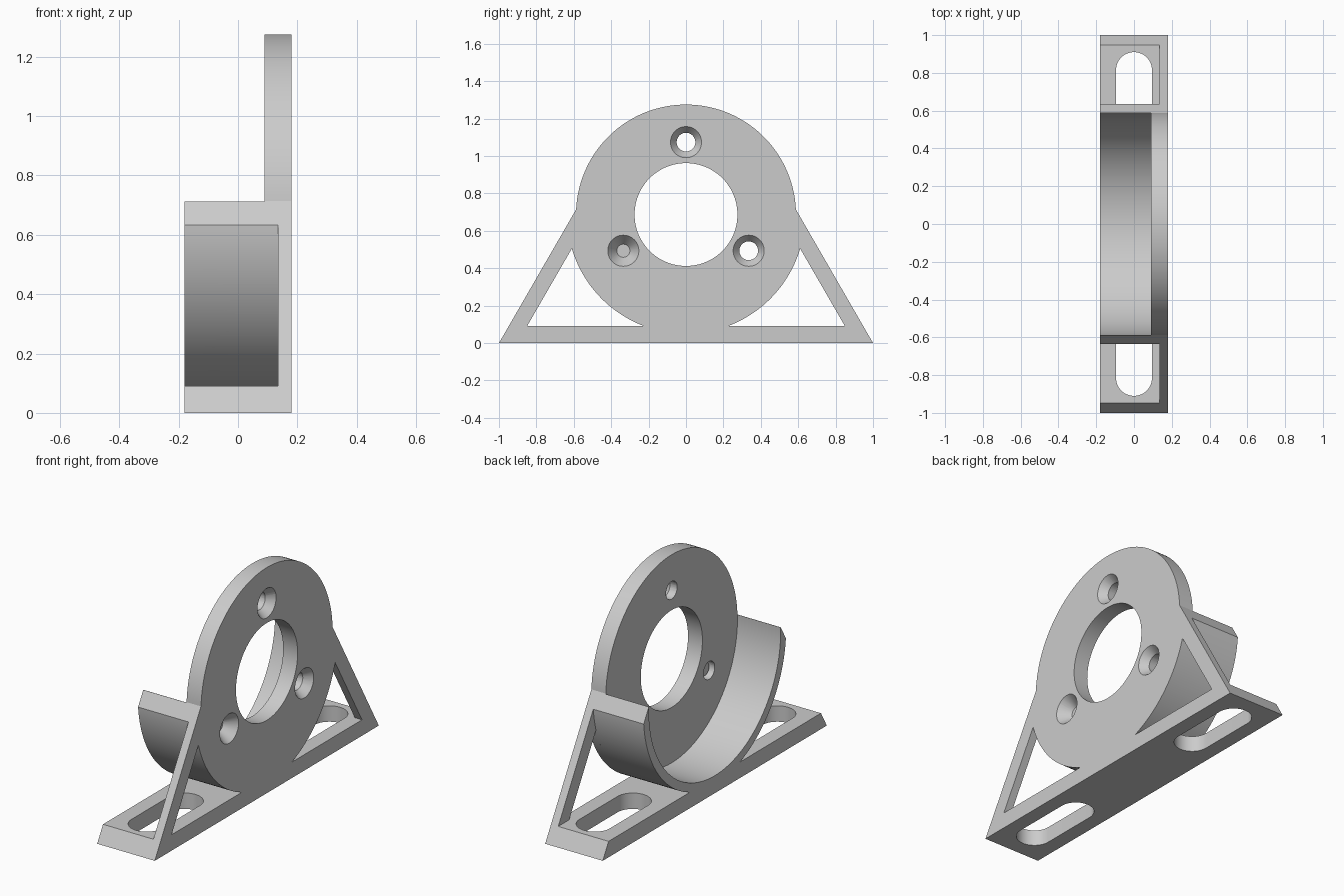
import bpy, bmesh, math
from math import sin, cos, pi, sqrt, atan2

cube = bpy.data.objects.get("Cube")
if cube:
    bpy.data.objects.remove(cube, do_unlink=True)

# Main dimensions
HALF_W = 0.18           # half depth along x
CZ = 0.687              # height of the ring centre
R_DISC, R_CUP, R_BORE = 0.588, 0.637, 0.275
BASE_T = 0.09           # foot thickness
DISC_X, STRUT_X = 0.09, 0.135


def arc(r, a0, a1, n=64, cy=0.0, cz=CZ):
    return [(cy + r * cos(a0 + (a1 - a0) * i / n), cz + r * sin(a0 + (a1 - a0) * i / n))
            for i in range(n + 1)]


def circle(r, cy=0.0, cz=CZ, n=48):
    return arc(r, 0, 2 * pi, n, cy, cz)[:-1]


def line_hit(r, y_foot, z_foot):
    """Angle where a 60 degree edge rising from a foot point meets a circle."""
    d = (sqrt(3) * y_foot + z_foot - CZ) / 2
    return pi / 6 - math.acos(d / r)


def prism(name, loop0, lo, hi, loop1=None, axis="X"):
    """Extrude a profile along x or z, optionally to a second profile."""
    bm = bmesh.new()
    rings = []
    for loop, h in ((loop0, lo), (loop1 or loop0, hi)):
        rings.append([bm.verts.new((h, a, b) if axis == "X" else (a, b, h)) for a, b in loop])
    n = len(loop0)
    bm.faces.new(rings[0][::-1])
    bm.faces.new(rings[1])
    for i in range(n):
        j = (i + 1) % n
        bm.faces.new((rings[0][i], rings[0][j], rings[1][j], rings[1][i]))
    bmesh.ops.recalc_face_normals(bm, faces=bm.faces)
    mesh = bpy.data.meshes.new(name)
    bm.to_mesh(mesh)
    bm.free()
    obj = bpy.data.objects.new(name, mesh)
    bpy.context.collection.objects.link(obj)
    return obj


def cut(target, cutter):
    cutter.hide_render = True
    mod = target.modifiers.new("cut", "BOOLEAN")
    mod.operation, mod.solver, mod.object = "DIFFERENCE", "EXACT", cutter
    bpy.context.view_layer.objects.active = target
    bpy.ops.object.modifier_apply(modifier=mod.name)
    bpy.data.objects.remove(cutter, do_unlink=True)


# Solid silhouette: triangular foot below, round disc above
a_top = line_hit(R_DISC, 1, 0)
outline = [(-1, 0), (1, 0)] + arc(R_DISC, a_top, pi - a_top, 96)
bracket = prism("mounting_bracket", outline, -HALF_W, HALF_W)

# Open cup behind the disc
a_cup = a_top - 0.004
trough = arc(R_DISC, pi - a_cup, 2 * pi + a_cup, 96)
z_rim = trough[0][1]
cut(bracket, prism("cup_cutter", trough + [(0.9, z_rim), (0.9, 1.5), (-0.9, 1.5), (-0.9, z_rim)],
                   -0.4, DISC_X))

# Side pockets, strut windows and foot slots
a_base = -math.asin((CZ - BASE_T) / R_CUP)
a_strut = line_hit(R_CUP, 0.85, BASE_T)
for s in (1, -1):
    def side(points):
        return [(s * a, b) for a, b in points]

    a_out = -0.04
    pocket = arc(R_CUP, a_base, a_out)
    pocket += [(1.2, pocket[-1][1]), (1.2, BASE_T)]
    cut(bracket, prism("pocket_cutter", side(pocket), -0.4, STRUT_X))

    window = arc(R_CUP, a_base, a_strut) + [(0.85, BASE_T)]
    cut(bracket, prism("window_cutter", side(window), 0.0, 0.4))

    slot = arc(0.095, 0, pi, 24, 0, 0.815) + arc(0.095, pi, 2 * pi, 24, 0, 0.475)
    cut(bracket, prism("slot_cutter", [(x, s * y) for x, y in slot], -0.1, 0.12, axis="Z"))

# Central bore
cut(bracket, prism("bore_cutter", circle(R_BORE, n=96), -0.3, 0.3))

# Three countersunk screw holes
for k in range(3):
    a = pi / 2 + k * 2 * pi / 3
    y, z = 0.387 * cos(a), CZ + 0.387 * sin(a)
    cut(bracket, prism("screw_cutter", circle(0.05, y, z), 0.0, 0.3))
    cut(bracket, prism("countersink_cutter", circle(0.035, y, z), 0.115, 0.2, circle(0.098, y, z)))

# Plain grey finish
grey = bpy.data.materials.new("plain_grey")
grey.use_nodes = True
colour = (0.6, 0.6, 0.6, 1)
grey.diffuse_color = colour
grey.node_tree.nodes["Principled BSDF"].inputs["Base Color"].default_value = colour
bracket.data.materials.clear()
bracket.data.materials.append(grey)

bpy.ops.object.select_all(action="DESELECT")
bracket.select_set(True)
bpy.context.view_layer.objects.active = bracket
bpy.ops.object.shade_smooth_by_angle(angle=math.radians(25))
